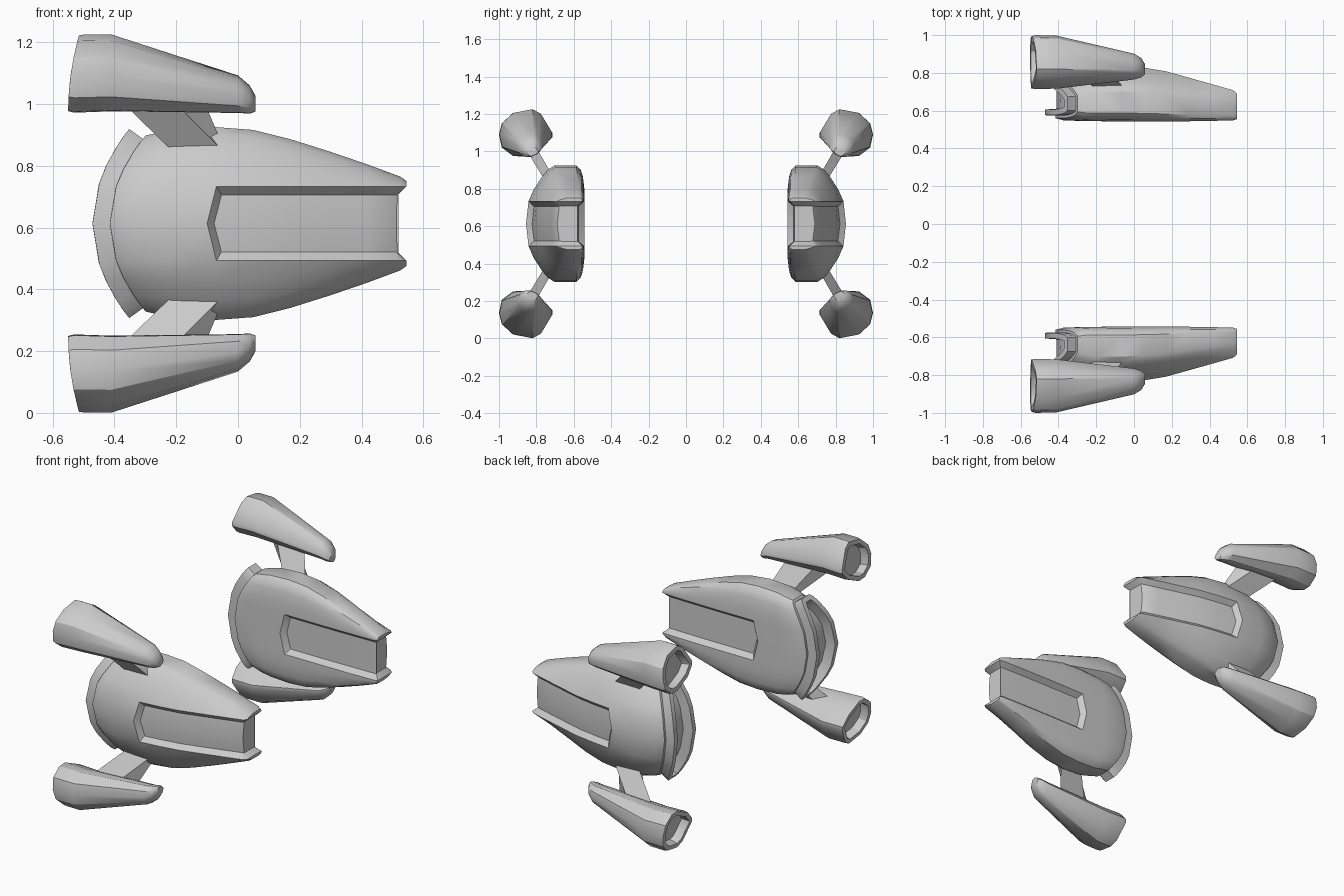
import bpy, bmesh, math

if "Cube" in bpy.data.objects:
    bpy.data.objects.remove(bpy.data.objects["Cube"], do_unlink=True)

MID = 0.613  # height of the pod axis

grey = bpy.data.materials.new("hull grey")
grey.diffuse_color = (0.6, 0.6, 0.6, 1)
grey.use_nodes = True
grey.node_tree.nodes["Principled BSDF"].inputs["Base Color"].default_value = (0.6, 0.6, 0.6, 1)


def loft(bm, rings):
    """Skin closed rings of points; returns vertex rows and faces by segment."""
    rows = [[bm.verts.new(p) for p in r] for r in rings]
    n = len(rows[0])
    faces = [[bm.faces.new((a[i], a[(i + 1) % n], b[(i + 1) % n], b[i])) for i in range(n)]
             for a, b in zip(rows, rows[1:])]
    return rows, faces


def inset(bm, faces, thickness, depth):
    """Inset a group of faces, keeping the group as the inner faces."""
    bm.normal_update()
    bmesh.ops.inset_region(bm, faces=faces, thickness=thickness, depth=depth,
                           use_boundary=True, use_even_offset=True)


def finish(bm, name, angle=32):
    bmesh.ops.recalc_face_normals(bm, faces=bm.faces)
    me = bpy.data.meshes.new(name)
    bm.to_mesh(me)
    bm.free()
    me.materials.append(grey)
    ob = bpy.data.objects.new(name, me)
    bpy.context.collection.objects.link(ob)
    bpy.ops.object.select_all(action='DESELECT')
    ob.select_set(True)
    bpy.context.view_layer.objects.active = ob
    bpy.ops.object.shade_smooth_by_angle(angle=math.radians(angle))


# Hull stations: x, half height, outer side, inner side
HULL = [(-0.415, 0.285, 0.785, 0.560), (-0.37, 0.296, 0.815, 0.548), (-0.25, 0.306, 0.838, 0.545),
        (-0.10, 0.312, 0.842, 0.543), (0.05, 0.303, 0.828, 0.543), (0.17, 0.273, 0.808, 0.543),
        (0.30, 0.232, 0.772, 0.544), (0.42, 0.191, 0.738, 0.546), (0.525, 0.152, 0.708, 0.549),
        (0.545, 0.138, 0.690, 0.555)]
# Side profile above the slot edge: height fraction, outer inset, inner inset
PROFILE = [(0, 0, 0), (0.33, 0.028, 0), (0.68, 0.072, 0.008), (0.88, 0.105, 0.02), (1, 0.14, 0.045)]


def hull_ring(k):
    x, h, out, inn = HULL[k]
    s = (out - inn) / 0.3
    half = [(0.12 + f * (h - 0.12), out - a * s, inn + b * s) for f, a, b in PROFILE]
    col = [(-d, o, i) for d, o, i in reversed(half)] + [(0, out + 0.013, inn)] + half

    def px(d):
        if k == 3:                                    # pointed rear end of the slot
            return x + 0.03 * min(1, abs(d) / 0.12)
        bow = {0: 0.12, 1: 0.115, 2: 0.05}.get(k, 0)  # bowed stern
        return x + bow * (d / 0.29) ** 2
    return ([(px(d), o, MID + d) for d, o, i in col]
            + [(px(d), i, MID + d) for d, o, i in reversed(col)])


def hull(name, sy):
    bm = bmesh.new()
    rows, faces = loft(bm, [[(x, y * sy, z) for x, y, z in hull_ring(k)] for k in range(len(HULL))])
    n = len(rows[0]) // 2
    caps = []
    for row in (rows[0], rows[-1]):
        caps.append([bm.faces.new((row[j], row[j + 1], row[2 * n - 2 - j], row[2 * n - 1 - j]))
                     for j in range(n - 1)])
    bmesh.ops.recalc_face_normals(bm, faces=bm.faces)
    # Sunken band wrapping outer side, nose and inner side
    slot = [f[i] for f in faces[3:] for i in (4, 5, 15, 16)] + [caps[1][4], caps[1][5]]
    inset(bm, slot, 0.025, -0.03)
    # Stern rim with a recessed centre
    stern = caps[0]
    inset(bm, stern, 0.014, 0)
    inset(bm, stern, 0.002, 0.055)
    inset(bm, stern, 0.03, 0)
    inset(bm, stern, 0.004, -0.06)
    finish(bm, name)


# Nacelle cross-section at its rear, as (y, z) of the upper one
NACELLE = [(1.0, 1.09), (0.985, 1.15), (0.925, 1.205), (0.82, 1.225), (0.775, 1.2), (0.715, 1.1),
           (0.715, 1.075), (0.765, 1.02), (0.87, 0.972), (0.925, 0.975), (0.985, 1.02)]
# Nacelle stations: x, scale, centre height
TAPER = [(-0.55, 0.97, 0.975), (-0.53, 1, 0.97), (-0.41, 0.985, 0.974),
         (0.0, 0.48, 0.97), (0.038, 0.36, 0.968), (0.057, 0.2, 0.975)]


def nacelle(name, sy, sz):
    bm = bmesh.new()
    rings = []
    for k, (x, s, cz) in enumerate(TAPER):
        slant = 0.035 if k < 2 else 0
        rings.append([(x + slant * ((z - 0.97) / 0.255) ** 2, sy * (0.811 + s * (y - 0.811)),
                       MID + sz * (cz + s * (z - 0.97) - MID)) for y, z in NACELLE])
    rows, _ = loft(bm, rings)
    rear = bm.faces.new(rows[0])
    bm.faces.new(rows[-1])
    bmesh.ops.recalc_face_normals(bm, faces=bm.faces)
    inset(bm, [rear], 0.025, 0)
    inset(bm, [rear], 0.004, -0.05)
    finish(bm, name)


# Strut corners at the nacelle end and at the hull end
STRUT = [[(-0.38, 0.855, 1.01), (-0.21, 0.855, 1.01), (-0.115, 0.80, 1.02), (-0.30, 0.80, 1.02)],
         [(-0.21, 0.755, 0.845), (-0.045, 0.755, 0.845), (-0.045, 0.705, 0.855), (-0.19, 0.705, 0.855)]]


def strut(name, sy, sz):
    bm = bmesh.new()
    rows, _ = loft(bm, [[(x, y * sy, MID + sz * (z - MID)) for x, y, z in r] for r in STRUT])
    for r in rows:
        bm.faces.new(r)
    finish(bm, name)


for side, sy in (("front", -1), ("back", 1)):
    hull(side + "_hull", sy)
    for level, sz in (("upper", 1), ("lower", -1)):
        nacelle(f"{side}_{level}_nacelle", sy, sz)
        strut(f"{side}_{level}_strut", sy, sz)
